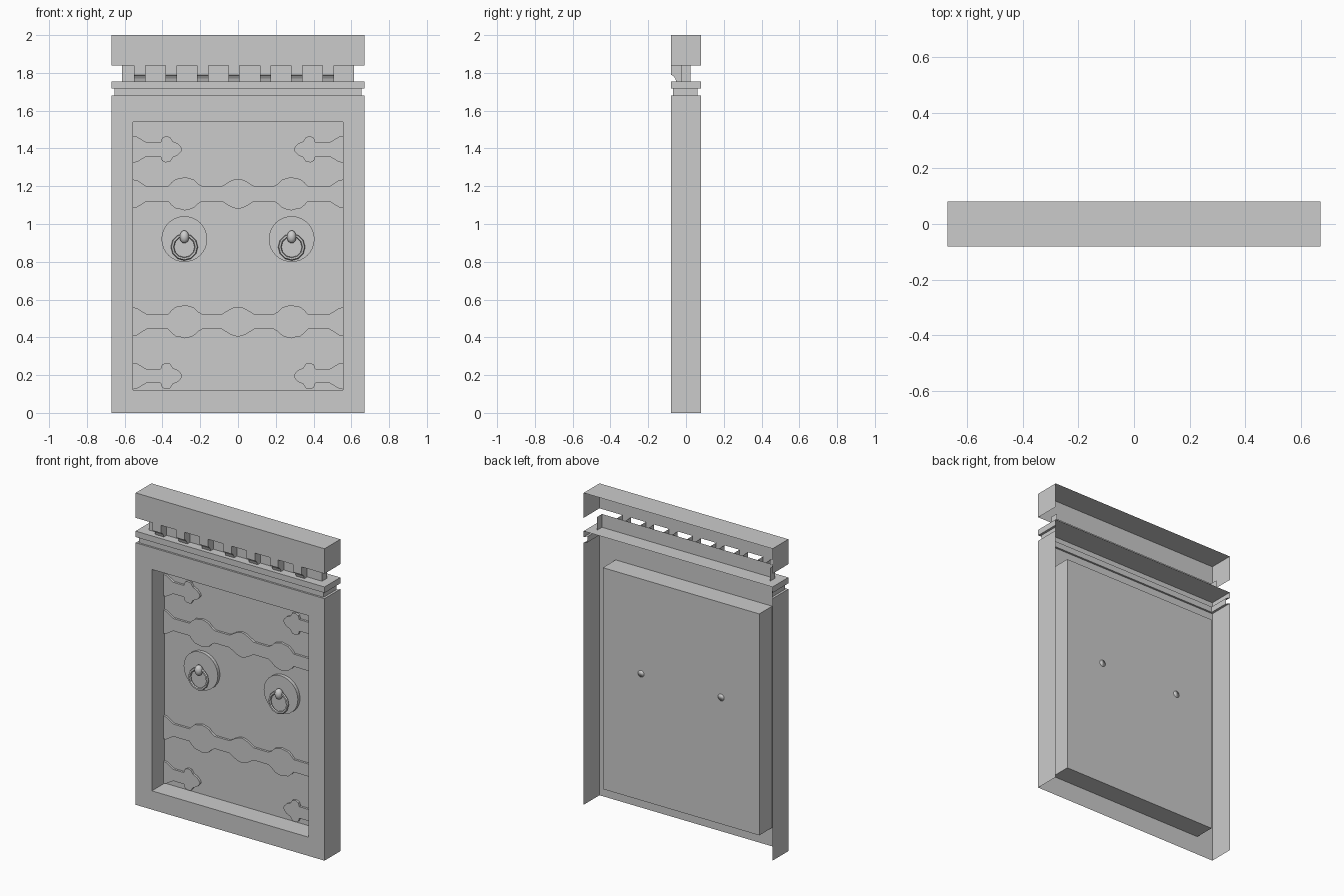
import bpy, bmesh, math
from mathutils import Matrix

if "Cube" in bpy.data.objects:
    bpy.data.objects.remove(bpy.data.objects["Cube"])


def finish(bm, name, smooth=False):
    me = bpy.data.meshes.new(name)
    bm.to_mesh(me)
    bm.free()
    ob = bpy.data.objects.new(name, me)
    bpy.context.collection.objects.link(ob)
    if smooth:
        for p in me.polygons:
            p.use_smooth = True
    return ob


def u_shell(name, levels, wall_front=True, cap=False):
    """Open-backed shell: U-shaped outlines (z, half width, front y, back y) joined upward."""
    bm = bmesh.new()
    rows = []
    for z, w, f, b in levels:
        rows.append([bm.verts.new(p) for p in ((-w, b, z), (-w, f, z), (w, f, z), (w, b, z))])
    for lo, hi in zip(rows, rows[1:]):
        for i in range(3):
            if i == 1 and not wall_front:
                continue
            bm.faces.new((lo[i], lo[i + 1], hi[i + 1], hi[i]))
    if cap:
        r = rows[-1]
        bm.faces.new((r[0], r[1], r[2], r[3]))
    return finish(bm, name)


def plate(name, pts, y0, y1):
    """Flat outline in x/z extruded between two depths."""
    bm = bmesh.new()
    face = bm.faces.new([bm.verts.new((x, y0, z)) for x, z in pts])
    ext = bmesh.ops.extrude_face_region(bm, geom=[face], use_keep_orig=True)
    vs = [g for g in ext['geom'] if isinstance(g, bmesh.types.BMVert)]
    bmesh.ops.translate(bm, vec=(0, y1 - y0, 0), verts=vs)
    bmesh.ops.recalc_face_normals(bm, faces=bm.faces[:])
    return finish(bm, name)


F, B = -0.08, 0.08
PANEL = 0.05

# Frame sides, cornice mouldings and top block (all open at the back)
u_shell("frame_sides", [(0, .67, F, B), (1.68, .67, F, B)], wall_front=False)
u_shell("cornice", [(1.68, .67, F, B), (1.68, .655, -.068, .062), (1.717, .655, -.068, .062),
                    (1.717, .67, F, B), (1.755, .67, F, B)], cap=True)
u_shell("top_block", [(1.84, .67, F, B), (2.0, .67, F, B)], cap=True)
u_shell("bracket_wall", [(1.755, .613, -.024, .024), (1.84, .613, -.024, .024)])

# Frame front with recess and door panel
bm = bmesh.new()


def rect(w, y, z0, z1):
    return [bm.verts.new(p) for p in ((-w, y, z0), (w, y, z0), (w, y, z1), (-w, y, z1))]


outer = rect(.67, F, 0, 1.68)
inner = rect(.555, F, .12, 1.54)
back = rect(.555, PANEL, .12, 1.54)
for a, b in ((outer, inner), (inner, back)):
    for i in range(4):
        j = (i + 1) % 4
        bm.faces.new((a[i], a[j], b[j], b[i]))
bm.faces.new(back)
finish(bm, "frame_front_and_panel")

# Row of small brackets under the top block
prof = [(-.024, 1.84), (-.08, 1.84), (-.08, 1.79), (-.066, 1.783), (-.057, 1.77),
        (-.052, 1.755), (-.024, 1.755)]
for k in range(7):
    cx = -.52 + k * .1663
    bm = bmesh.new()
    l = [bm.verts.new((cx - .03, y, z)) for y, z in prof]
    r = [bm.verts.new((cx + .03, y, z)) for y, z in prof]
    for i in range(1, len(prof) - 1):
        bm.faces.new((l[i], l[i + 1], r[i + 1], r[i]))
    bm.faces.new(l)
    bm.faces.new(r[::-1])
    finish(bm, "bracket")

# Long straps: half-height profile mirrored in x and z
half = [(-.555, .075), (-.535, .072), (-.485, .04), (-.37, .04), (-.352, .06), (-.33, .078),
        (-.305, .082), (-.282, .088), (-.255, .082), (-.235, .075), (-.212, .053), (-.19, .04),
        (-.085, .04), (-.045, .065), (-.02, .076), (0, .079)]
top = half + [(-x, h) for x, h in half[-2::-1]]
for zc in (1.16, .483):
    plate("long_strap", [(x, zc + h) for x, h in top] + [(x, zc - h) for x, h in top[::-1]],
          .036, PANEL)

# Short pointed corner straps
short = [(-.555, .07), (-.535, .067), (-.485, .037), (-.41, .037), (-.402, .06), (-.385, .069),
         (-.36, .066), (-.345, .042), (-.32, .032), (-.302, .014)]
arrow = short + [(-.295, 0)] + [(x, -h) for x, h in short[::-1]]
for zc in (1.395, .195):
    for s in (1, -1):
        plate("corner_strap", [(s * x, zc + h) for x, h in arrow], .036, PANEL)

# Handles: round plate, knob and ring
for s in (-1, 1):
    cx = s * .284
    n = 32
    plate("handle_plate", [(cx + .121 * math.cos(i * math.tau / n), .92 + .121 * math.sin(i * math.tau / n))
                           for i in range(n)], .028, PANEL)

    bm = bmesh.new()
    bmesh.ops.create_uvsphere(bm, u_segments=12, v_segments=8, radius=1,
                              matrix=Matrix.Translation((cx, .008, .932)) @ Matrix.Diagonal((.025, .025, .034, 1)))
    bmesh.ops.create_cone(bm, cap_ends=True, segments=12, radius1=.022, radius2=.016, depth=.05,
                          matrix=Matrix.Translation((cx, .026, .932)) @ Matrix.Rotation(math.pi / 2, 4, 'X'))
    finish(bm, "handle_knob", smooth=True)

    bpy.ops.mesh.primitive_torus_add(major_segments=12, minor_segments=6, major_radius=.063,
                                     minor_radius=.009, location=(cx, .006, .878),
                                     rotation=(math.pi / 2 - .08, 0, 0))
    bpy.context.object.name = "handle_ring"
